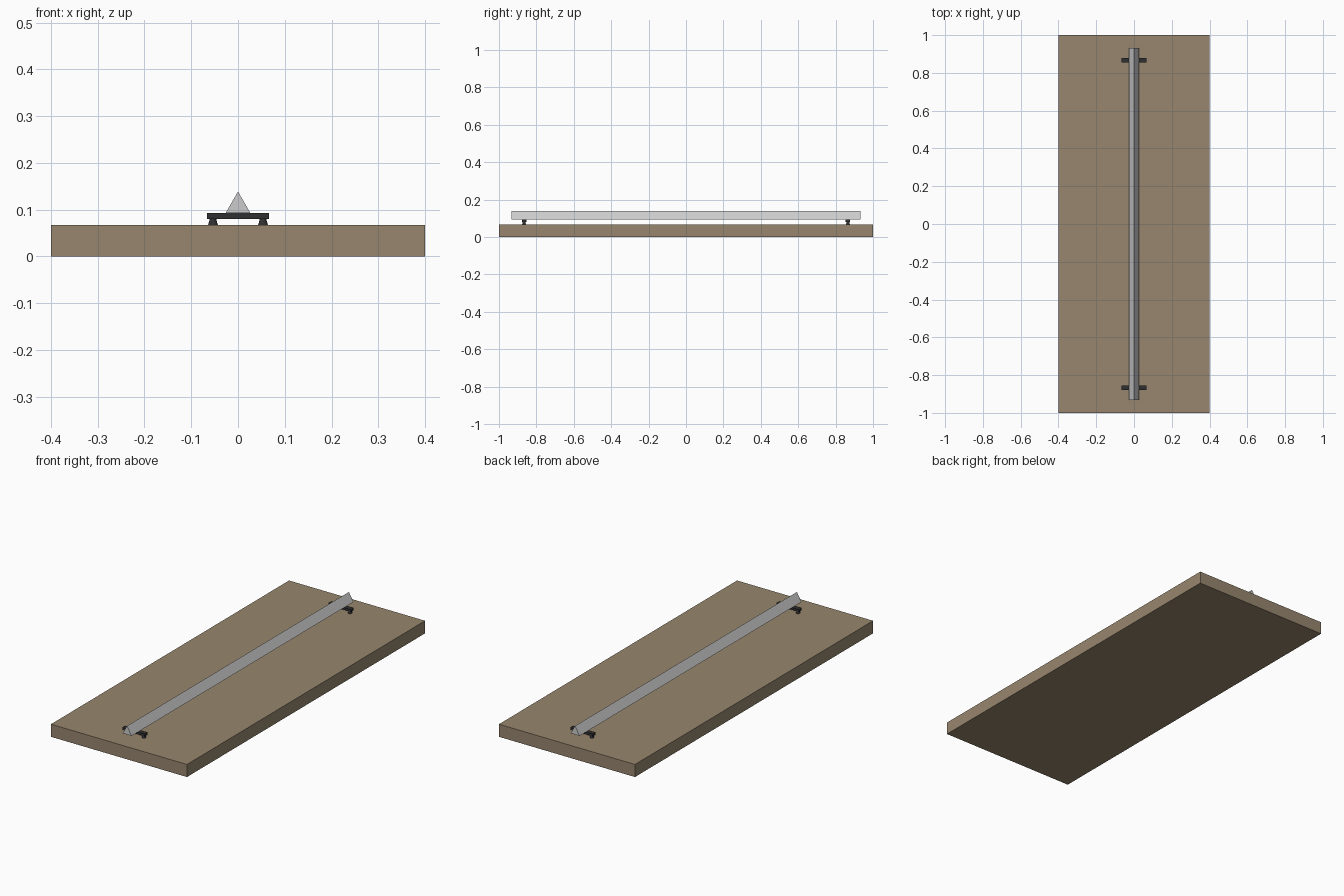
import bpy, math

if "Cube" in bpy.data.objects:
    bpy.data.objects.remove(bpy.data.objects["Cube"])

BOARD_TOP = 0.067
BAR_BOTTOM, BAR_TOP = 0.08, 0.093


def material(name, rgb):
    m = bpy.data.materials.new(name)
    m.diffuse_color = (*rgb, 1)
    m.use_nodes = True
    m.node_tree.nodes["Principled BSDF"].inputs["Base Color"].default_value = m.diffuse_color
    return m


wood = material("wood", (0.31, 0.24, 0.155))
dark = material("dark_metal", (0.03, 0.03, 0.032))


def box(name, size, z0, y, mat):
    bpy.ops.mesh.primitive_cube_add(size=1, location=(0, y, z0 + size[2] / 2))
    o = bpy.context.object
    o.name = name
    o.scale = size
    bpy.ops.object.transform_apply(location=False, rotation=False, scale=True)
    o.data.materials.append(mat)
    return o


# Wooden base board
box("base_board", (0.8, 2.0, BOARD_TOP), 0, 0, wood)

# Triangular straight edge: equilateral profile swept along y
half_w, half_l, apex = 0.0265, 0.932, 0.139
profile = [(-half_w, BAR_TOP), (half_w, BAR_TOP), (0, apex)]
verts = [(x, y, z) for y in (-half_l, half_l) for x, z in profile]
faces = [(0, 1, 2), (5, 4, 3)] + [(i, i + 3, (i + 1) % 3 + 3, (i + 1) % 3) for i in range(3)]
mesh = bpy.data.meshes.new("triangular_rail")
mesh.from_pydata(verts, [], faces)
mesh.update()
rail = bpy.data.objects.new("triangular_rail", mesh)
bpy.context.collection.objects.link(rail)

# Cross supports at both ends, each on two tapered round feet
for end, y in (("front", -0.866), ("back", 0.866)):
    box(f"{end}_support_bar", (0.132, 0.024, BAR_TOP - BAR_BOTTOM), BAR_BOTTOM, y, dark)
    for side, x in (("left", -0.0535), ("right", 0.0535)):
        bpy.ops.mesh.primitive_cone_add(
            vertices=16, radius1=0.0105, radius2=0.007, depth=BAR_BOTTOM - BOARD_TOP,
            location=(x, y, (BOARD_TOP + BAR_BOTTOM) / 2))
        foot = bpy.context.object
        foot.name = f"{end}_{side}_foot"
        foot.data.materials.append(dark)
        bpy.ops.object.shade_smooth_by_angle(angle=math.radians(40))
